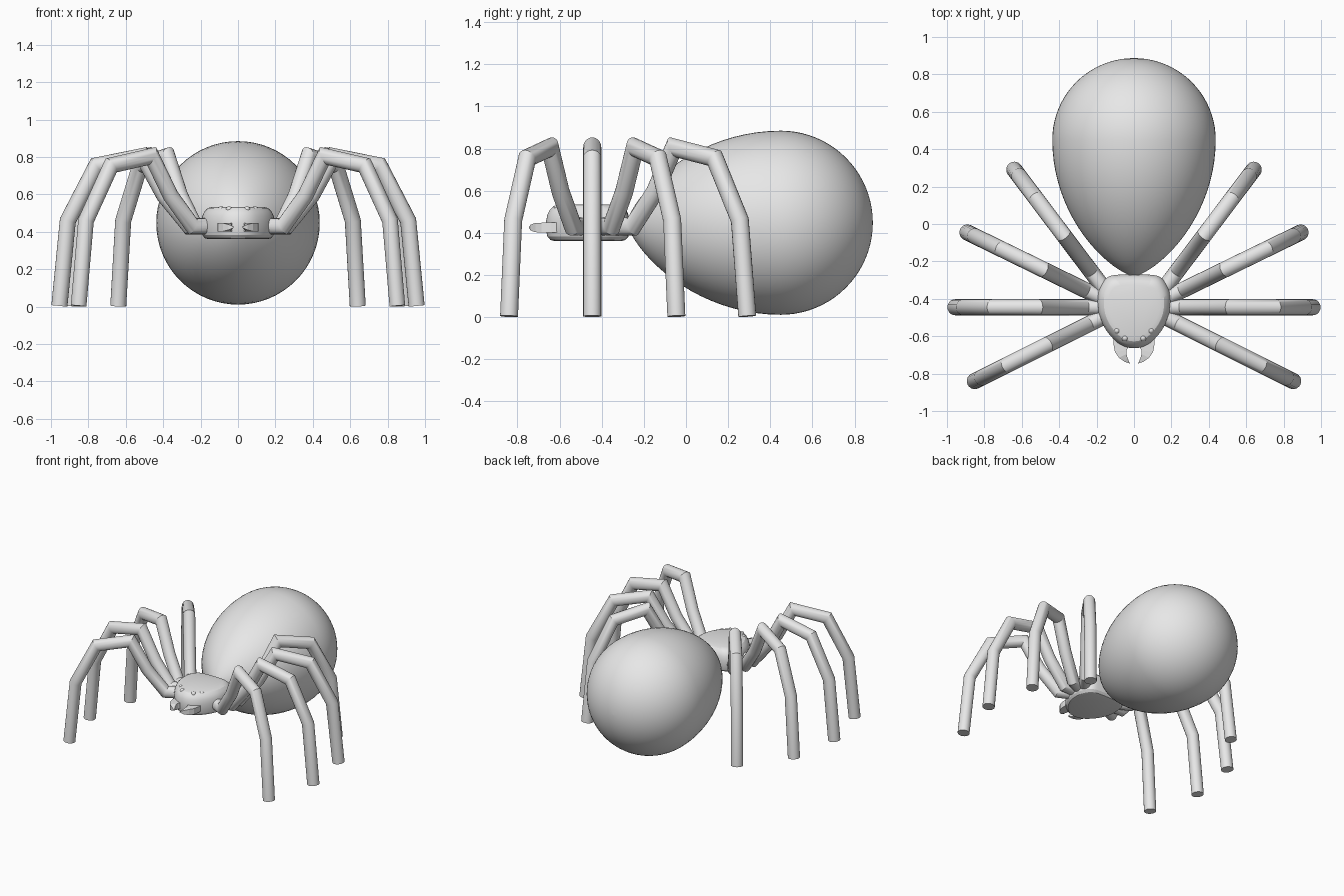
import bpy, bmesh
from math import sin, cos, pi, radians
from mathutils import Vector

cube = bpy.data.objects.get("Cube")
if cube:
    bpy.data.objects.remove(cube)

grey = bpy.data.materials.new("plain grey")
grey.use_nodes = True
colour = (0.8, 0.8, 0.8, 1)
grey.diffuse_color = colour
grey.node_tree.nodes["Principled BSDF"].inputs["Base Color"].default_value = colour


def finish(name, bm, angle=25):
    """Turn a bmesh into a shaded object."""
    bmesh.ops.recalc_face_normals(bm, faces=bm.faces)
    mesh = bpy.data.meshes.new(name)
    bm.to_mesh(mesh)
    bm.free()
    obj = bpy.data.objects.new(name, mesh)
    bpy.context.collection.objects.link(obj)
    mesh.materials.append(grey)
    bpy.ops.object.select_all(action='DESELECT')
    obj.select_set(True)
    bpy.context.view_layer.objects.active = obj
    if angle:
        bpy.ops.object.shade_smooth_by_angle(angle=radians(angle))
    return obj


def loft(name, rings, angle=25):
    """Skin a list of equal-sized rings and cap both ends."""
    bm = bmesh.new()
    loops = [[bm.verts.new(p) for p in ring] for ring in rings]
    n = len(loops[0])
    for a, b in zip(loops, loops[1:]):
        for i in range(n):
            j = (i + 1) % n
            bm.faces.new((a[i], a[j], b[j], b[i]))
    bm.faces.new(loops[0])
    bm.faces.new(loops[-1])
    return finish(name, bm, angle)


def smooth_closed(points, steps=6):
    """Catmull-Rom curve through a closed outline."""
    pts = [Vector(p) for p in points]
    n, out = len(pts), []
    for i in range(n):
        a, b, c, d = (pts[(i + k) % n] for k in (-1, 0, 1, 2))
        for s in range(steps):
            t = s / steps
            out.append(0.5 * (2 * b + (c - a) * t + (2 * a - 5 * b + 4 * c - d) * t ** 2
                              + (3 * b - a - 3 * c + d) * t ** 3))
    return out


# Abdomen: teardrop of revolution along y
WIDE_Y, RADIUS, TAPER = 0.45, 0.437, 0.73
rings = []
for k in range(41):
    a = -pi / 2 + pi * (k + 0.1) / 40.2
    t = sin(a)
    if t < 0:
        y, r = WIDE_Y + TAPER * t, RADIUS * (1 - t * t) ** 0.72
    else:
        y, r = WIDE_Y + RADIUS * t, RADIUS * cos(a)
    rings.append([(r * cos(2 * pi * i / 64), y, 0.448 + r * sin(2 * pi * i / 64))
                  for i in range(64)])
loft("abdomen", rings)

# Head: rounded shield outline, eased in at top and bottom
half = [(0.07, -0.27), (0.145, -0.287), (0.187, -0.35), (0.196, -0.42),
        (0.183, -0.5), (0.14, -0.58), (0.075, -0.643)]
outline = half + [(0, -0.664)] + [(-x, y) for x, y in reversed(half)]
outline = smooth_closed(outline)
layers = [(0.8, 0.361), (0.9, 0.366), (0.97, 0.382), (1, 0.41), (1, 0.455), (0.97, 0.487),
          (0.91, 0.511), (0.82, 0.527), (0.7, 0.534)]
loft("head", [[(p.x * s, -0.46 + (p.y + 0.46) * s, z) for p in outline]
              for s, z in layers])

# Legs: mitred tubes, one shared path of (reach, height) swung to each angle
path = [Vector(p) for p in [(-0.06, 0.43), (0.06, 0.43), (0.195, 0.595), (0.31, 0.805),
                            (0.557, 0.755), (0.71, 0.46), (0.755, 0.004)]]
LEG_R = 0.043


def leg(name, start, degrees, scale, side):
    out = Vector((cos(radians(degrees)) * side, sin(radians(degrees)), 0))
    across = Vector((-out.y, out.x, 0))
    rings = []
    for k, p in enumerate(path):
        d0 = (p - path[max(k - 1, 0)]).normalized()
        d1 = (path[min(k + 1, len(path) - 1)] - p).normalized()
        mid = (d0 + d1).normalized()
        stretch = 1 / mid.dot(d1 if d1.length else d0)
        ring = []
        for i in range(20):
            a = 2 * pi * i / 20
            flat = p + Vector((-mid.y, mid.x)) * (LEG_R * stretch * cos(a))
            centre = Vector((start[0] * side, start[1], max(flat.y, 0)))
            ring.append(centre + out * (flat.x * scale) + across * (LEG_R * sin(a)))
        rings.append(ring)
    loft(name, rings)


legs = {"front": ((0.19, -0.51), -26.5, 0.98), "front_middle": ((0.2, -0.445), 0, 1),
        "rear_middle": ((0.205, -0.38), 26, 1.01), "rear": ((0.195, -0.3), 53, 0.98)}
for side, word in ((1, "left"), (-1, "right")):
    for part, (start, degrees, scale) in legs.items():
        leg(f"{part}_leg_{word}", start, degrees, scale, side)

    # Fang: flat hooked blade, (outer, inner, half height) sections
    sections = [((0.11, -0.6), (0.03, -0.6), 0.023), ((0.11, -0.64), (0.03, -0.655), 0.023),
                ((0.102, -0.685), (0.04, -0.675), 0.023), ((0.08, -0.715), (0.04, -0.695), 0.022),
                ((0.05, -0.737), (0.035, -0.715), 0.014), ((0.022, -0.746), (0.024, -0.742), 0.002)]
    loft(f"fang_{word}", [[(o[0] * side, o[1], 0.425 + h), (i[0] * side, i[1], 0.425 + h),
                           (i[0] * side, i[1], 0.425 - h), (o[0] * side, o[1], 0.425 - h)]
                          for o, i, h in sections], angle=0)

    # Eyes: two small beads per side
    for part, x, y in (("outer", 0.09, -0.57), ("inner", 0.048, -0.61)):
        bm = bmesh.new()
        bmesh.ops.create_uvsphere(bm, u_segments=16, v_segments=10, radius=0.017)
        bmesh.ops.translate(bm, verts=bm.verts, vec=(x * side, y, 0.52))
        finish(f"{part}_eye_{word}", bm)
